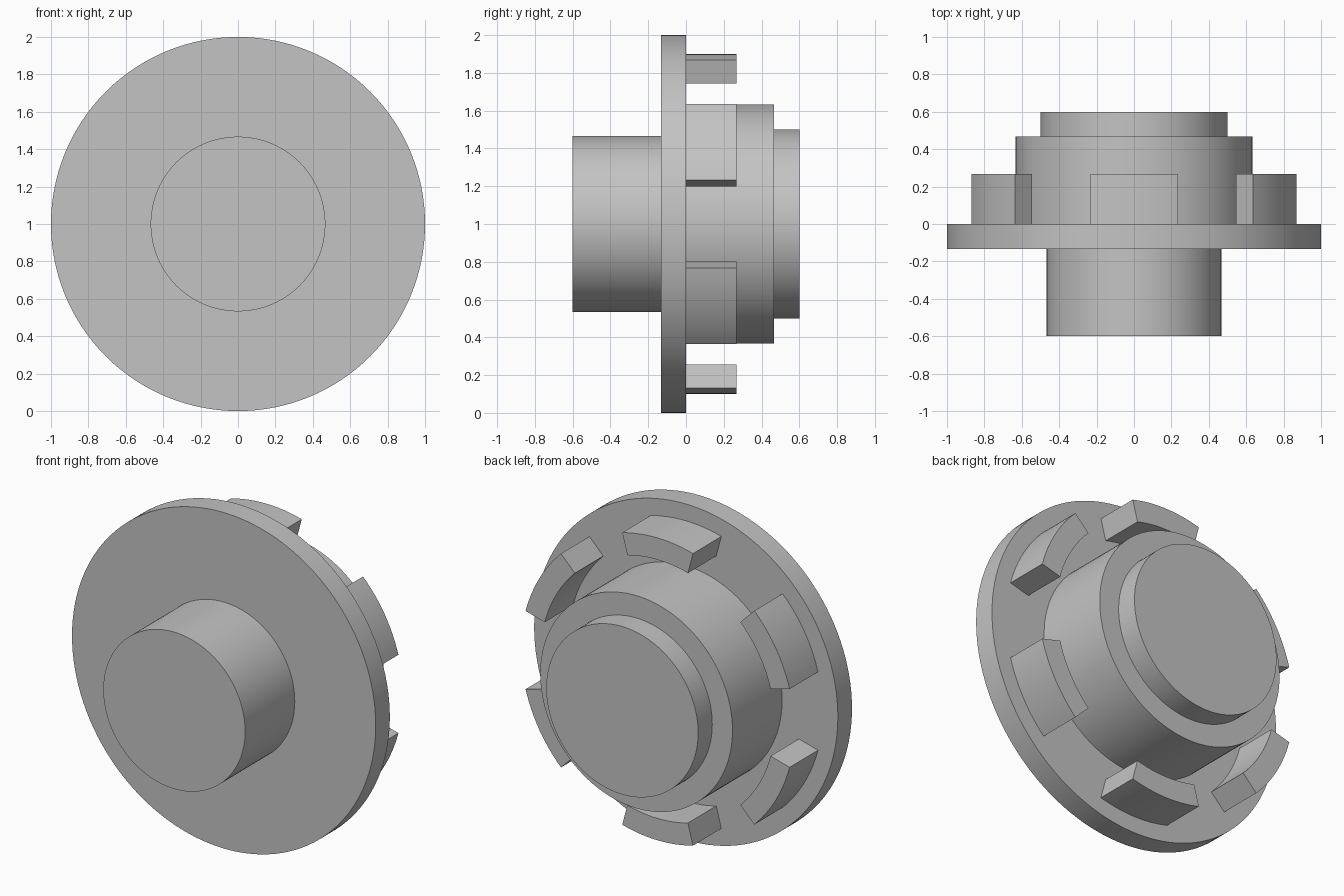
import bpy, bmesh, math
from mathutils import Matrix, Vector

# Remove the default cube
cube = bpy.data.objects.get("Cube")
if cube:
    bpy.data.objects.remove(cube, do_unlink=True)

CENTRE = Vector((0, 0, 1))
AXIS = Vector((0, 1, 0))

# Single grey finish
grey = bpy.data.materials.new("machined_grey")
grey.use_nodes = True
colour = (0.55, 0.55, 0.55, 1)
grey.diffuse_color = colour
grey.node_tree.nodes["Principled BSDF"].inputs["Base Color"].default_value = colour


def finish(bm, name):
    """Turn a bmesh into a named, smooth-shaded object with sharp edges kept."""
    bmesh.ops.recalc_face_normals(bm, faces=bm.faces)
    mesh = bpy.data.meshes.new(name)
    bm.to_mesh(mesh)
    bm.free()
    mesh.materials.append(grey)
    obj = bpy.data.objects.new(name, mesh)
    bpy.context.collection.objects.link(obj)
    bpy.ops.object.select_all(action="DESELECT")
    obj.select_set(True)
    bpy.context.view_layer.objects.active = obj
    bpy.ops.object.shade_smooth_by_angle(angle=math.radians(30))
    return obj


def profile_edges(bm, points, closed=False):
    """Draw a (radius, y) profile pointing straight up from the axis."""
    verts = [bm.verts.new((0, y, 1 + r)) for r, y in points]
    edges = [bm.edges.new(pair) for pair in zip(verts, verts[1:])]
    if closed:
        edges.append(bm.edges.new((verts[-1], verts[0])))
    return verts, edges


# Turned body: front shaft, wide flange, rear hub and stepped end
bm = bmesh.new()
steps = [(0.467, -0.6), (0.467, -0.133), (1, -0.133), (1, 0),
         (0.633, 0), (0.633, 0.467), (0.5, 0.467), (0.5, 0.6)]
verts, edges = profile_edges(bm, steps)
bmesh.ops.spin(bm, geom=verts + edges, cent=CENTRE, axis=AXIS,
               angle=math.tau, steps=128)
bmesh.ops.remove_doubles(bm, verts=bm.verts, dist=0.0001)
bmesh.ops.holes_fill(bm, edges=[e for e in bm.edges if e.is_boundary], sides=0)
finish(bm, "flanged_hub")

# Six curved lugs on the back of the flange, each spanning 30 degrees
LUG_ANGLE = math.radians(30)
for i in range(6):
    bm = bmesh.new()
    section = [(0.77, -0.02), (0.9, -0.02), (0.9, 0.267), (0.77, 0.267)]
    verts, edges = profile_edges(bm, section, closed=True)
    start = Matrix.Rotation(i * math.tau / 6 - LUG_ANGLE / 2, 3, AXIS)
    bmesh.ops.rotate(bm, verts=verts, cent=CENTRE, matrix=start)
    bmesh.ops.spin(bm, geom=verts + edges, cent=CENTRE, axis=AXIS,
                   angle=LUG_ANGLE, steps=12)
    # close both ends, whose loops are the only open edges
    bmesh.ops.holes_fill(bm, edges=[e for e in bm.edges if e.is_boundary], sides=0)
    finish(bm, f"flange_lug_{i + 1}")
